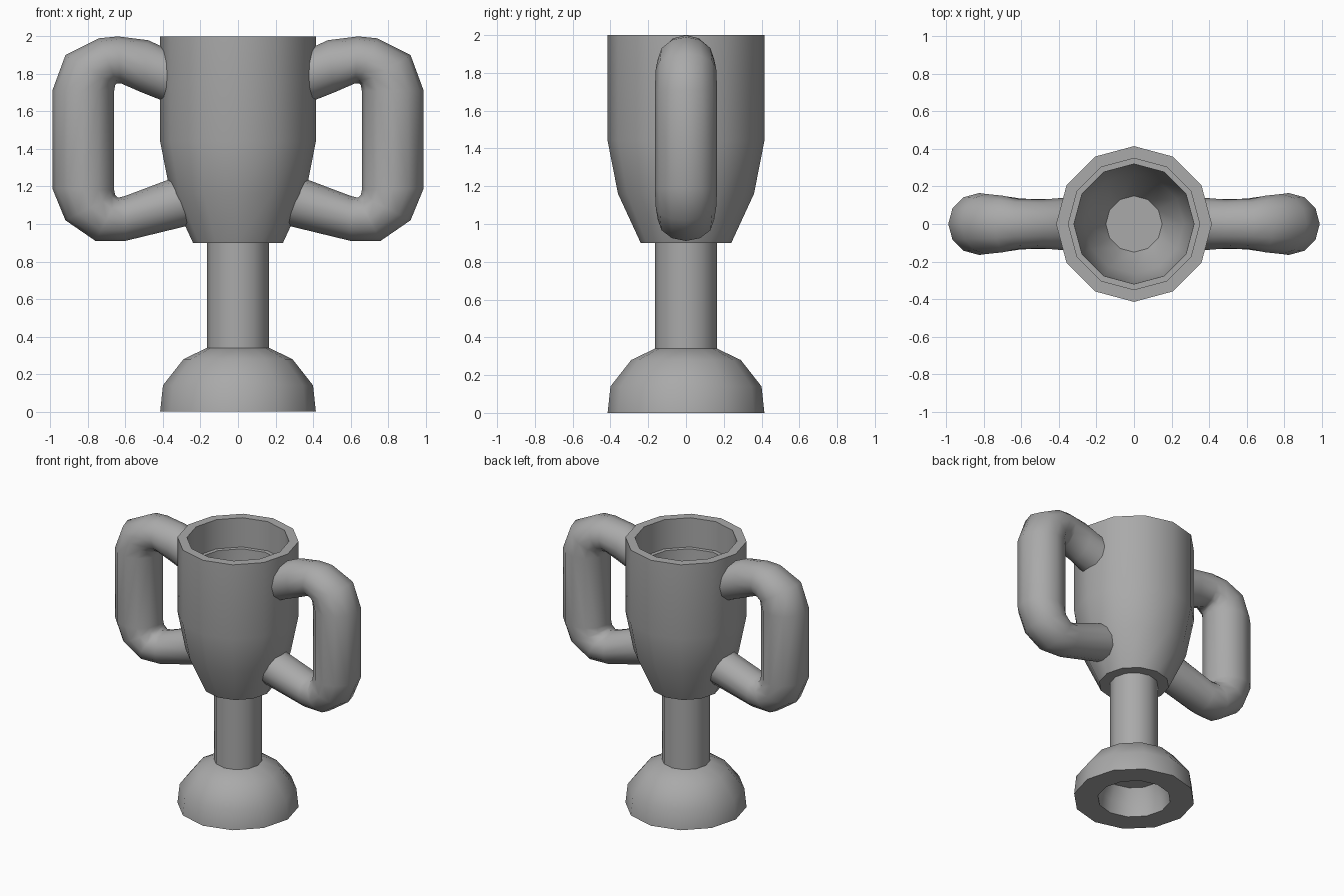
import bpy, bmesh
from math import cos, sin, pi, radians
from mathutils import Vector

if "Cube" in bpy.data.objects:
    bpy.data.objects.remove(bpy.data.objects["Cube"], do_unlink=True)

SIDES = 12

grey = bpy.data.materials.new("plain grey")
grey.use_nodes = True
grey.diffuse_color = (0.4, 0.4, 0.4, 1)
grey.node_tree.nodes["Principled BSDF"].inputs["Base Color"].default_value = (0.4, 0.4, 0.4, 1)


def skin_rings(name, rings, smooth_angle):
    """Bridge successive rings of points and cap both ends."""
    bm = bmesh.new()
    loops = [[bm.verts.new(p) for p in ring] for ring in rings]
    for a, b in zip(loops, loops[1:]):
        for i in range(SIDES):
            j = (i + 1) % SIDES
            bm.faces.new((a[i], a[j], b[j], b[i]))
    bm.faces.new(loops[0])
    bm.faces.new(loops[-1])
    bmesh.ops.recalc_face_normals(bm, faces=bm.faces[:])
    mesh = bpy.data.meshes.new(name)
    bm.to_mesh(mesh)
    bm.free()
    mesh.materials.append(grey)
    mesh.shade_smooth()
    mesh.set_sharp_from_angle(angle=radians(smooth_angle))
    obj = bpy.data.objects.new(name, mesh)
    bpy.context.collection.objects.link(obj)
    return obj


def lathe(name, profile):
    """Turn a (radius, height) profile around the z axis."""
    turns = [2 * pi * i / SIDES for i in range(SIDES)]
    rings = [[(r * cos(t), r * sin(t), z) for t in turns] for r, z in profile]
    return skin_rings(name, rings, 40)


def handle_ring(outer, inner, half_width):
    """Oval section spanning an outer and an inner (x, z) point."""
    o, i = Vector((outer[0], 0, outer[1])), Vector((inner[0], 0, inner[1]))
    mid, arm = (o + i) / 2, (o - i) / 2
    side = Vector((0, half_width, 0))
    return [mid + arm * cos(2 * pi * k / SIDES) + side * sin(2 * pi * k / SIDES)
            for k in range(SIDES)]


# Hollow foot
lathe("base", [(0.165, 0.34), (0.29, 0.28), (0.4, 0.14), (0.415, 0),
               (0.25, 0), (0.24, 0.1), (0.2, 0.2)])

# Stem
lathe("stem", [(0.165, 0.33), (0.165, 0.95)])

# Bowl with a narrow ledge inside
lathe("cup", [(0.24, 0.9), (0.36, 1.16), (0.415, 1.44), (0.415, 2),
              (0.35, 2), (0.35, 1.78), (0.32, 1.78), (0.31, 1.46),
              (0.265, 1.2), (0.15, 1.0)])

# Handles: sections from the upper joint round to the lower joint
sections = [
    ((0.37, 1.93), (0.37, 1.645), 0.14),
    ((0.48, 1.98), (0.51, 1.7), 0.13),
    ((0.64, 2.0), (0.625, 1.75), 0.135),
    ((0.74, 1.99), (0.645, 1.75), 0.15),
    ((0.92, 1.9), (0.655, 1.74), 0.16),
    ((0.99, 1.71), (0.66, 1.71), 0.165),
    ((0.99, 1.19), (0.66, 1.18), 0.165),
    ((0.92, 1.02), (0.655, 1.155), 0.16),
    ((0.76, 0.91), (0.64, 1.14), 0.15),
    ((0.6, 0.91), (0.6, 1.15), 0.135),
    ((0.25, 0.995), (0.335, 1.25), 0.13),
]
handles = skin_rings("handles", [handle_ring(*s) for s in sections], 55)
handles.modifiers.new("mirror", "MIRROR").use_axis = (True, False, False)
